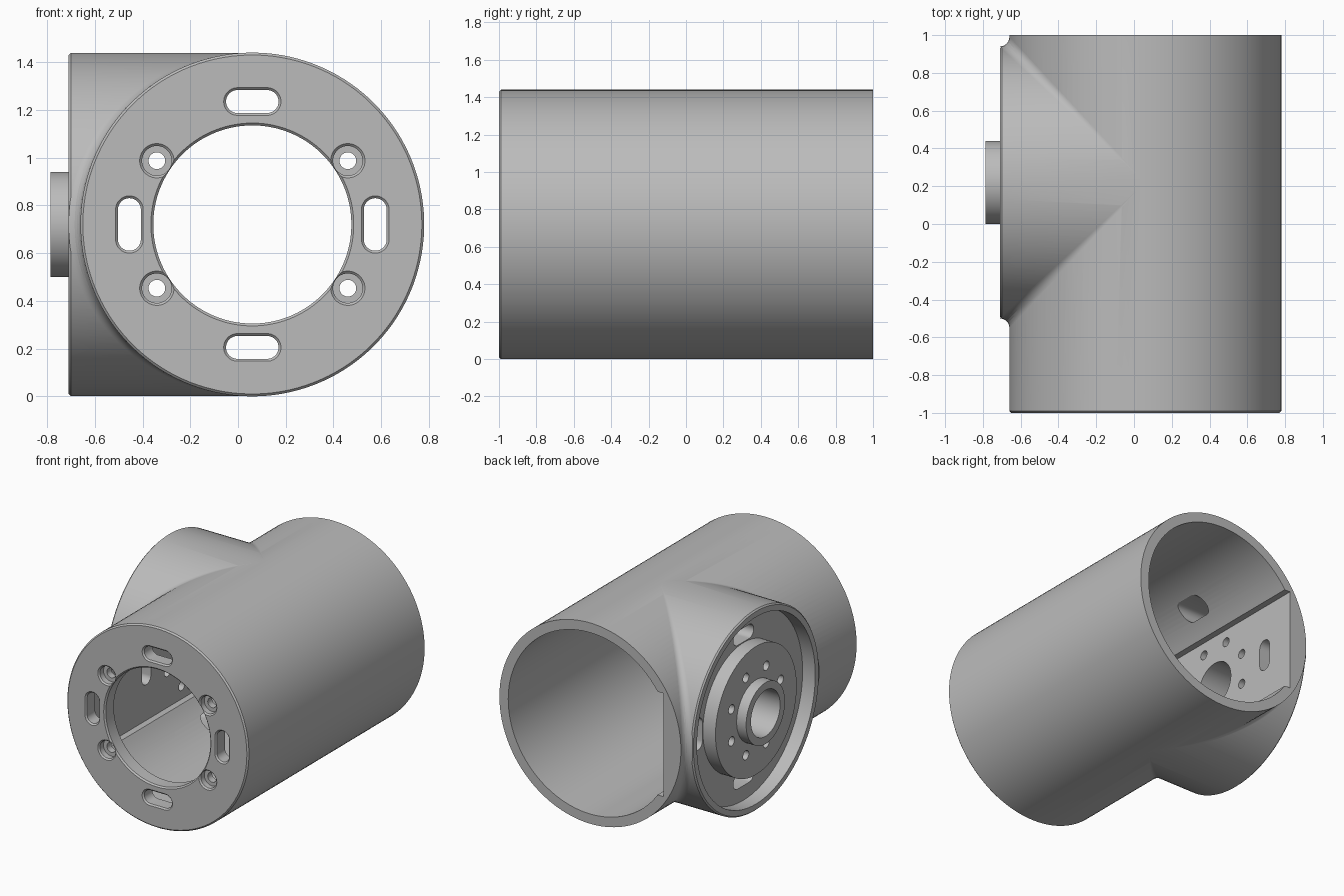
import bpy
import bmesh
from math import sin, cos, pi, asin, radians, copysign
from mathutils import Vector

if "Cube" in bpy.data.objects:
    bpy.data.objects.remove(bpy.data.objects["Cube"], do_unlink=True)

CX, CY, CZ = 0.06, 0.22, 0.72      # axes of the two tubes
R, INNER, FILLET = 0.72, 0.65, 0.05

grey = bpy.data.materials.new("plain grey")
grey.use_nodes = True
grey.diffuse_color = (0.5, 0.5, 0.5, 1)
grey.node_tree.nodes["Principled BSDF"].inputs["Base Color"].default_value = (0.5, 0.5, 0.5, 1)


def make_object(name, bm):
    bmesh.ops.recalc_face_normals(bm, faces=bm.faces)
    mesh = bpy.data.meshes.new(name)
    bm.to_mesh(mesh)
    bm.free()
    mesh.materials.append(grey)
    obj = bpy.data.objects.new(name, mesh)
    bpy.context.collection.objects.link(obj)
    return obj


def place(axis, u, v, d):
    """Map a flat outline point at depth d onto the main (y) or side (x) axis."""
    return (CX + u, d, CZ + v) if axis == "y" else (d, CY + u, CZ + v)


def slot_outline(r, half=0, dist=0, angle=0, n=48):
    """Circle or tangential slot, at a distance from the axis."""
    pts = []
    for i in range(n):
        t = 2 * pi * (i + 0.5) / n
        p = dist + r * cos(t)
        q = r * sin(t) + copysign(half, sin(t))
        pts.append((p * cos(angle) - q * sin(angle), p * sin(angle) + q * cos(angle)))
    return pts


def loft(name, axis, sections):
    """Closed solid through a list of (depth, outline)."""
    bm = bmesh.new()
    rings = [[bm.verts.new(place(axis, u, v, d)) for u, v in outline] for d, outline in sections]
    for a, b in zip(rings, rings[1:]):
        for i in range(len(a)):
            j = (i + 1) % len(a)
            bm.faces.new((a[i], a[j], b[j], b[i]))
    bm.faces.new(rings[0])
    bm.faces.new(rings[-1])
    return make_object(name, bm)


def turned(name, axis, levels, n=48, **kw):
    return loft(name, axis, [(d, slot_outline(r, n=n, **kw)) for d, r in levels])


def combine(target, tool, operation):
    mod = target.modifiers.new(operation, "BOOLEAN")
    mod.operation = operation
    mod.solver = "EXACT"
    mod.object = tool
    bpy.context.view_layer.objects.active = target
    bpy.ops.object.modifier_apply(modifier=mod.name)
    bpy.data.objects.remove(tool, do_unlink=True)


def cut(target, tool):
    combine(target, tool, "DIFFERENCE")


def smooth(obj):
    bpy.ops.object.select_all(action="DESELECT")
    obj.select_set(True)
    bpy.context.view_layer.objects.active = obj
    bpy.ops.object.shade_smooth_by_angle(angle=radians(12))


# Main tube with the side branch
body = turned("tee_housing", "y", [(-1, R - 0.01), (-0.99, R), (1, R)], n=128)
branch = turned("branch", "x", [(-0.71, R - 0.01), (-0.70, R - 0.0005), (CX, R - 0.0005)], n=128)
combine(body, branch, "UNION")

# Hollow interior with a flat seat on the branch side
seat_half, seat_x = 0.37, -0.58
span = pi - asin(seat_half / INNER)
arc = [(INNER * cos(t), INNER * sin(t)) for t in (span * (i / 50 - 1) for i in range(101))]
inside = arc + [(seat_x, seat_half), (seat_x, -seat_half)]
cut(body, loft("interior", "y", [(-0.9, inside), (1.1, inside)]))

# Branch recess, raised hub and boss
cut(body, turned("recess", "x", [(-0.8, 0.67), (-0.61, 0.67)], n=128))
hub = turned("hub", "x", [(-0.57, 0.46), (-0.71, 0.46), (-0.71, 0.22), (-0.785, 0.22)], n=96)
combine(body, hub, "UNION")
cut(body, turned("bore", "x", [(-0.9, 0.165), (-0.3, 0.165)], n=64))
for k in range(8):
    cut(body, turned("hub_hole", "x", [(-0.8, 0.033), (-0.4, 0.033)], n=24,
                     dist=0.30, angle=pi / 8 + k * pi / 4))

# Front plate opening, chamfered
cut(body, turned("opening", "y", [(-1.02, 0.445), (-0.99, 0.415), (-0.8, 0.415)], n=128))

# Four slots in each plate
for k in range(4):
    a = k * pi / 2
    cut(body, turned("front_slot", "y", [(-1.02, 0.078), (-0.99, 0.048), (-0.8, 0.048)],
                     half=0.062, dist=0.515, angle=a))
    cut(body, turned("branch_slot", "x", [(-0.68, 0.05), (-0.2, 0.05)],
                     half=0.065, dist=0.515, angle=a))

# Counterbored screw holes
screw = Vector((0.40, 0.267))
screw_angle = asin(screw.y / screw.length)
for a in (screw_angle, pi - screw_angle, pi + screw_angle, -screw_angle):
    cut(body, turned("screw_hole", "y",
                     [(-1.02, 0.092), (-0.99, 0.062), (-0.95, 0.062), (-0.95, 0.035), (-0.8, 0.035)],
                     n=32, dist=screw.length, angle=a))
smooth(body)

# Rolling-ball fillets where the branch meets the tube
for side, name in ((1, "rear_fillet"), (-1, "front_fillet")):
    bm = bmesh.new()
    rows = []
    for i in range(65):
        t = radians(86) * (i / 32 - 1)
        c, s = cos(t), sin(t)
        ball = Vector((-c, side * c, s)) * (R + FILLET)
        to_tube, to_branch = Vector((c, 0, -s)), Vector((0, -side * c, -s))
        row = []
        for j in range(9):
            p = ball + to_tube.lerp(to_branch, j / 8).normalized() * FILLET
            row.append(bm.verts.new(p + Vector((CX, CY, CZ))))
        rows.append(row)
    for a, b in zip(rows, rows[1:]):
        for j in range(8):
            face = (a[j], a[j + 1], b[j + 1], b[j])
            bm.faces.new(face)
    fillet = make_object(name, bm)
    # Make the open strip face away from the tubes
    if fillet.data.polygons[len(fillet.data.polygons) // 2].normal.x > 0:
        fillet.data.flip_normals()
    smooth(fillet)
